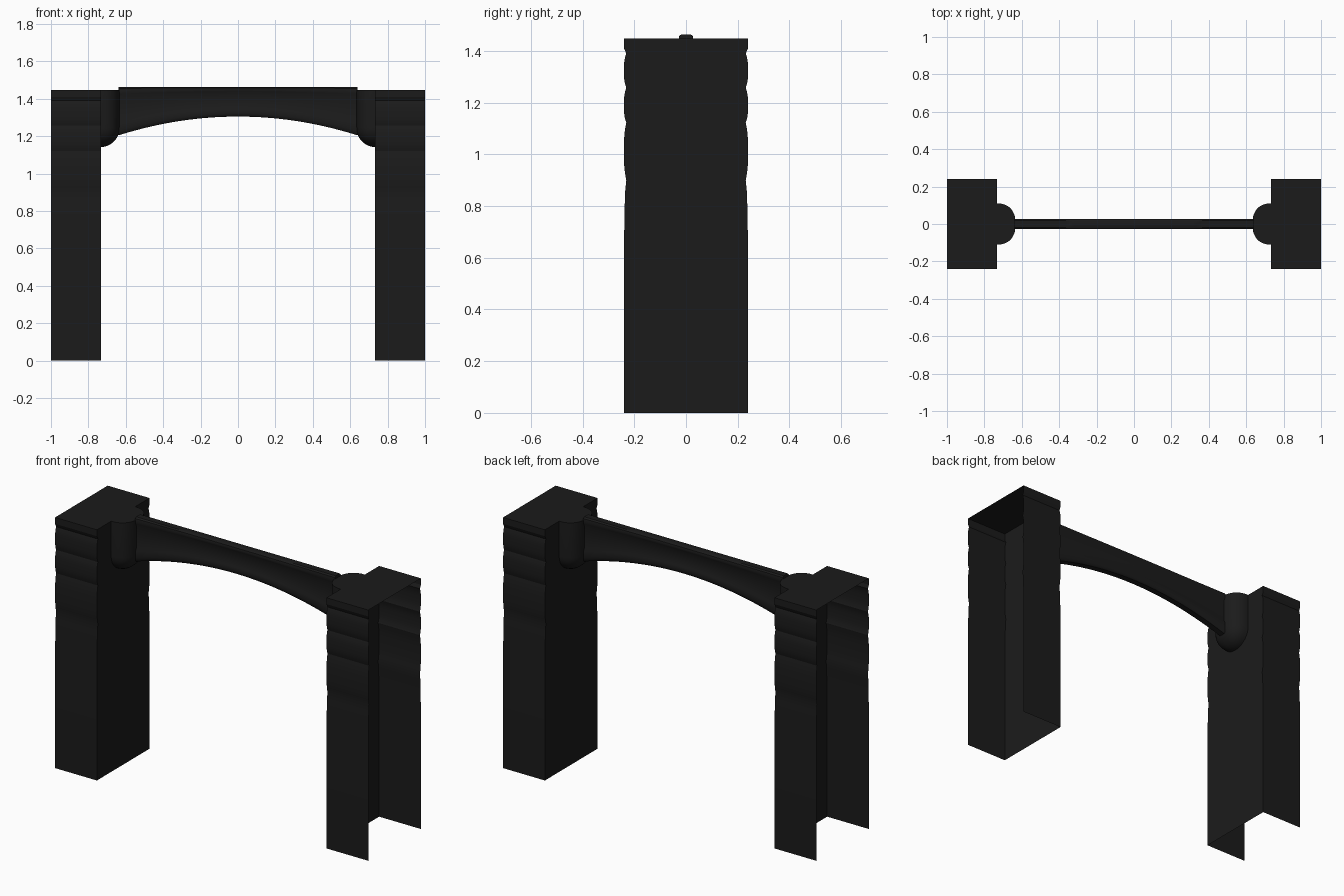
import bpy, math

if "Cube" in bpy.data.objects:
    bpy.data.objects.remove(bpy.data.objects["Cube"])

dark = bpy.data.materials.new("dark_finish")
dark.diffuse_color = (0.011, 0.011, 0.011, 1)
dark.use_nodes = True
dark.node_tree.nodes["Principled BSDF"].inputs["Base Color"].default_value = dark.diffuse_color


def make(name, verts, faces, mirror=False, angle=35):
    mesh = bpy.data.meshes.new(name)
    mesh.from_pydata(verts, [], faces)
    mesh.materials.append(dark)
    ob = bpy.data.objects.new(name, mesh)
    bpy.context.collection.objects.link(ob)
    bpy.ops.object.select_all(action='DESELECT')
    ob.select_set(True)
    bpy.context.view_layer.objects.active = ob
    bpy.ops.object.mode_set(mode='EDIT')
    bpy.ops.mesh.select_all(action='SELECT')
    bpy.ops.mesh.remove_doubles(threshold=1e-5)
    bpy.ops.object.mode_set(mode='OBJECT')
    bpy.ops.object.shade_smooth_by_angle(angle=math.radians(angle))
    if mirror:
        ob.modifiers.new("Mirror", 'MIRROR')
    return ob


def skin(rings, closed=False):
    # Quads between successive rows of points
    n = len(rings[0])
    verts = [p for r in rings for p in r]
    faces = []
    for i in range(len(rings) - 1):
        for j in range(n if closed else n - 1):
            k = (j + 1) % n
            faces.append((i * n + j, i * n + k, (i + 1) * n + k, (i + 1) * n + j))
    return verts, faces


# Columns: thin shells open on the outer side and underneath, cushioned courses near the top
INNER, TOP, HALF = 0.733, 1.447, 0.24
rows = [(TOP, HALF), (1.41, HALF)]
grooves = [1.39, 1.257, 1.122, 0.90]
for hi, lo in zip(grooves, grooves[1:]):
    for i in range(8):
        t = i / 8
        rows.append((hi + (lo - hi) * t, HALF - 0.009 * abs(2 * t - 1) ** 3))
rows += [(0.90, HALF - 0.009), (0.86, HALF - 0.005), (0.78, HALF - 0.002), (0.6, HALF), (0, HALF)]
rings = [[(1, w, z), (INNER, w, z), (INNER, -w, z), (1, -w, z)] for z, w in rows]
verts, faces = skin(rings)
faces.append((3, 2, 1, 0))
make("columns", verts, faces, True, 20)

# Corbels: half-round in plan with a domed underside
SEG = 20
levels = [(TOP, 1.0)]
for i in range(10):
    a = math.pi / 2 * i / 9
    levels.append((1.245 - 0.103 * math.sin(a), max(math.cos(a), 0.0)))
rings = []
for z, s in levels:
    ring = []
    for j in range(SEG + 1):
        a = -math.pi / 2 + math.pi * j / SEG
        c, d = max(math.cos(a), 0.0), math.sin(a)
        x = INNER - 0.1 * s * c ** 0.85
        y = 0.11 * s * math.copysign(abs(d) ** 0.85, d)
        ring.append((x, y, z))
    rings.append(ring)
verts, faces = skin(rings)
faces.append(tuple(range(SEG + 1)))
make("corbels", verts, faces, True)

# Arched beam: moulded section swept along x, flat top and curved underside
SPAN, CREST = 0.638, 1.463
half_section = [(0.018, 0.0), (0.026, 0.03), (0.028, 0.08), (0.026, 0.15), (0.022, 0.19),
                (0.022, 0.70), (0.027, 0.75), (0.028, 0.90), (0.024, 0.97), (0.018, 1.0)]
section = half_section + [(-y, t) for y, t in reversed(half_section)]
rings = []
STEPS = 28
for i in range(STEPS + 1):
    x = SPAN * (2 * i / STEPS - 1)
    under = 1.305 - 0.1 * (x / SPAN) ** 2
    rings.append([(x, y, CREST + (under - CREST) * t) for y, t in section])
verts, faces = skin(rings, True)
n = len(section)
faces += [tuple(reversed(range(n))), tuple(range(STEPS * n, (STEPS + 1) * n))]
make("arched_beam", verts, faces)
